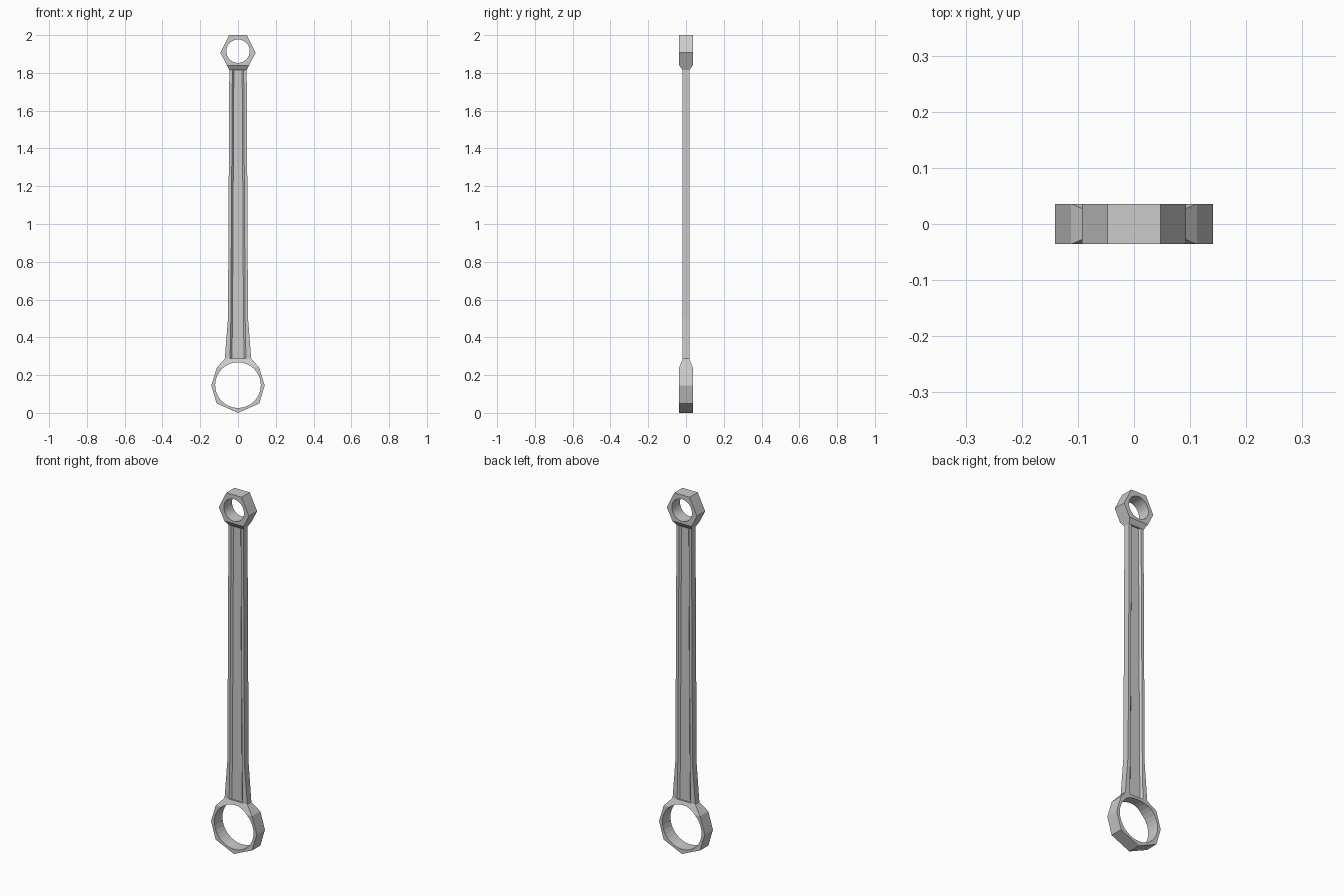
import bpy, bmesh, math

if "Cube" in bpy.data.objects:
    bpy.data.objects.remove(bpy.data.objects["Cube"])

HALF = 0.036    # half thickness of the ring ends
THIN = 0.018    # half thickness of the shaft flanges
WEB = 0.008     # half thickness of the recessed web


def finish(name, bm):
    bmesh.ops.remove_doubles(bm, verts=bm.verts, dist=1e-5)
    bmesh.ops.recalc_face_normals(bm, faces=bm.faces)
    me = bpy.data.meshes.new(name)
    bm.to_mesh(me)
    bm.free()
    ob = bpy.data.objects.new(name, me)
    bpy.context.collection.objects.link(ob)
    return ob


def ring_end(name, right_side, hole_z, hole_r):
    """Right-hand outline is mirrored; its joint end (last point) tapers to THIN."""
    left = [(-x, z) for x, z in reversed(right_side) if x > 0]
    outline = right_side + left
    n = len(right_side) - 1
    bm = bmesh.new()
    rows = []
    for s in (-1, 1):
        rows.append([bm.verts.new((x, s * (THIN if i in (n, n + 1) else HALF), z))
                     for i, (x, z) in enumerate(outline)])
    for r in rows:
        bm.faces.new([v for i, v in enumerate(r) if i not in (n, n + 1)])
        bm.faces.new(r[n - 1:n + 3])
    for i in range(len(outline)):
        j = (i + 1) % len(outline)
        bm.faces.new((rows[0][i], rows[0][j], rows[1][j], rows[1][i]))
    ob = finish(name, bm)

    # Bore the round hole
    bpy.ops.mesh.primitive_cylinder_add(vertices=32, radius=hole_r, depth=0.3,
                                        location=(0, 0, hole_z),
                                        rotation=(math.pi / 2, 0, 0))
    cutter = bpy.context.object
    cutter.hide_render = True
    mod = ob.modifiers.new("bore", 'BOOLEAN')
    mod.operation = 'DIFFERENCE'
    mod.solver = 'EXACT'
    mod.object = cutter
    bpy.context.view_layer.objects.active = ob
    bpy.ops.object.modifier_apply(modifier=mod.name)
    bpy.data.objects.remove(cutter)
    return ob


# Big octagonal end at the bottom
ring_end("big_end", [(0, 0), (0.113, 0.05), (0.141, 0.145), (0.112, 0.24), (0.07, 0.287)],
         0.147, 0.121)

# Small hexagonal end at the top
ring_end("small_end", [(0.047, 2.0), (0.093, 1.907), (0.059, 1.84), (0.046, 1.815)],
         1.915, 0.062)

# Tapering shaft with an H-shaped section: z, outer x, flange inner x, floor x
bm = bmesh.new()
loops = []
for z, a, b, c in [(0.287, 0.07, 0.042, 0.032), (0.5, 0.053, 0.038, 0.029),
                   (1.815, 0.046, 0.03, 0.022)]:
    half = [(a, THIN), (b, THIN), (c, WEB)]
    front = [(x, -y) for x, y in half] + [(-x, -y) for x, y in reversed(half)]
    back = [(-x, -y) for x, y in front]
    loops.append([bm.verts.new((x, y, z)) for x, y in front + back])
for lo, hi in zip(loops, loops[1:]):
    for i in range(len(lo)):
        j = (i + 1) % len(lo)
        bm.faces.new((lo[i], lo[j], hi[j], hi[i]))
bm.faces.new(loops[0])
bm.faces.new(loops[-1])
finish("shaft", bm)
